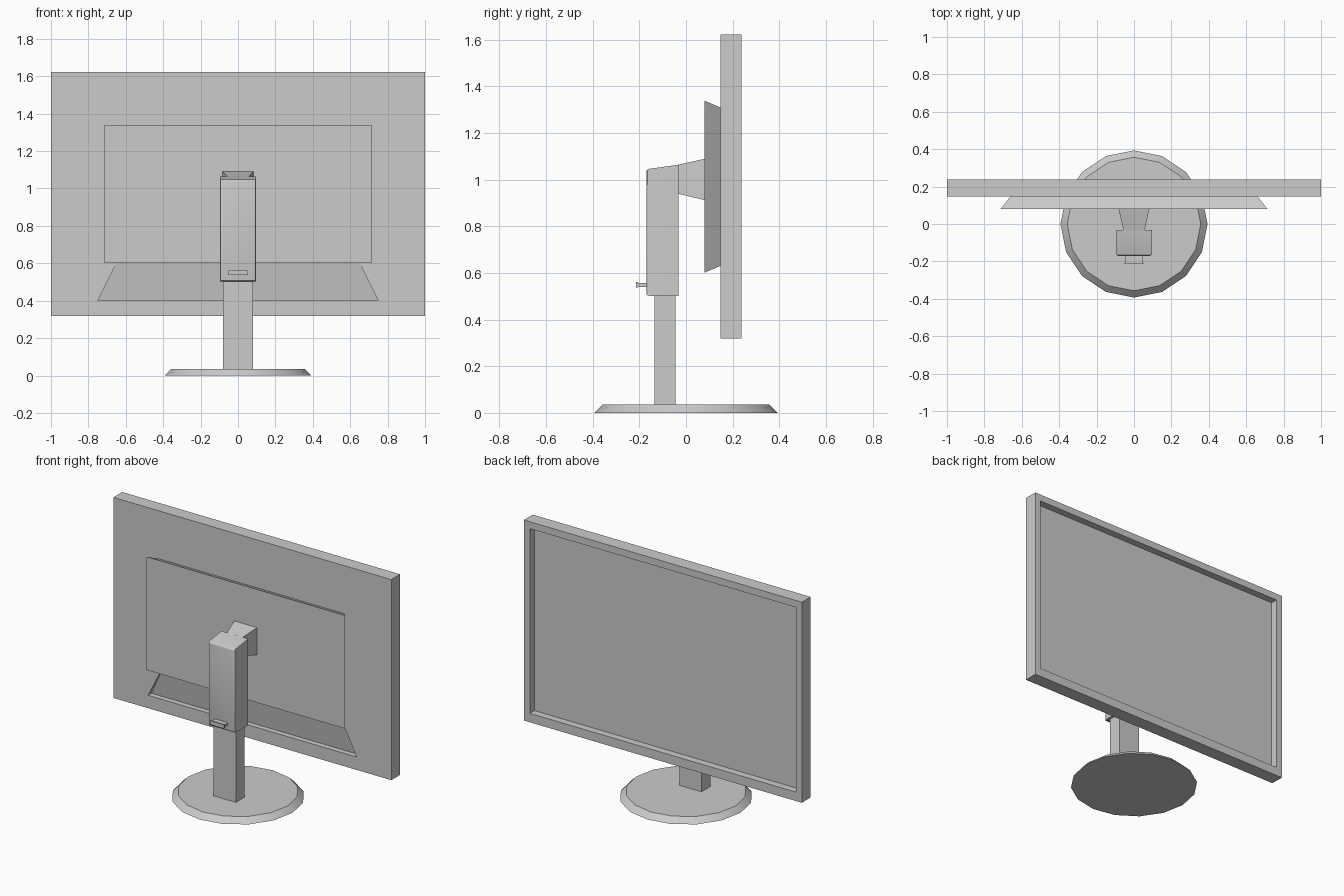
import bpy, bmesh, math

cube = bpy.data.objects.get("Cube")
if cube:
    bpy.data.objects.remove(cube, do_unlink=True)

grey = bpy.data.materials.new("light grey plastic")
grey.use_nodes = True
colour = (0.6, 0.6, 0.6, 1)
grey.diffuse_color = colour
grey.node_tree.nodes["Principled BSDF"].inputs["Base Color"].default_value = colour


def finish(bm, name, smooth=False):
    bmesh.ops.recalc_face_normals(bm, faces=bm.faces)
    mesh = bpy.data.meshes.new(name)
    bm.to_mesh(mesh)
    bm.free()
    mesh.materials.append(grey)
    obj = bpy.data.objects.new(name, mesh)
    bpy.context.collection.objects.link(obj)
    if smooth:
        bpy.ops.object.select_all(action='DESELECT')
        obj.select_set(True)
        bpy.context.view_layer.objects.active = obj
        bpy.ops.object.shade_smooth_by_angle(angle=math.radians(30))
    return obj


def block(y0, a, y1, b):
    """Tapered block along y; a and b are (half width, low z, high z)."""
    bm = bmesh.new()
    rings = []
    for y, (w, lo, hi) in ((y0, a), (y1, b)):
        rings.append([bm.verts.new(p) for p in
                      ((-w, y, lo), (w, y, lo), (w, y, hi), (-w, y, hi))])
        bm.faces.new(rings[-1])
    r, s = rings
    for i in range(4):
        j = (i + 1) % 4
        bm.faces.new((r[i], r[j], s[j], s[i]))
    bmesh.ops.recalc_face_normals(bm, faces=bm.faces)
    return bm


def end_face(bm, side):
    return max(bm.faces, key=lambda f: side * f.calc_center_median().y)


def pocket(bm, side, outline, depth):
    """Sink a recess in the end face; outline is (low w, low z, high w, high z)."""
    face = end_face(bm, side)
    y = face.calc_center_median().y
    low_w, low_z, high_w, high_z = outline
    middle = sum(v.co.z for v in face.verts) / 4
    for level in (y, y - side * depth):
        bmesh.ops.inset_individual(bm, faces=[face], thickness=0.005)
        for v in face.verts:
            sign = 1 if v.co.x > 0 else -1
            w, z = (high_w, high_z) if v.co.z > middle else (low_w, low_z)
            v.co = (sign * w, level, z)


# Round base with a sloping rim
bm = bmesh.new()
bmesh.ops.create_cone(bm, cap_ends=True, segments=16, radius1=0.393,
                      radius2=0.357, depth=0.035)
bmesh.ops.translate(bm, vec=(0, 0, 0.0175), verts=bm.verts)
finish(bm, "base", smooth=True)

# Upright column
column = (0.08, 0.03, 0.52)
finish(block(-0.135, column, -0.045, column), "column")

# Sliding housing, edges rounded on the outer side
bm = block(-0.17, (0.096, 0.502, 1.045), -0.033, (0.096, 0.502, 1.064))
bmesh.ops.bevel(bm, geom=list(end_face(bm, -1).edges), offset=0.012,
                segments=3, profile=0.5, affect='EDGES')
finish(bm, "column_housing", smooth=True)

# Release button with a raised lip
stem = (0.045, 0.54, 0.558)
finish(block(-0.207, stem, -0.165, stem), "button_stem")
lip = (0.05, 0.537, 0.562)
finish(block(-0.215, lip, -0.206, lip), "button_lip")

# Flaring arm to the mount panel
finish(block(-0.034, (0.057, 0.94, 1.064), 0.081, (0.082, 0.912, 1.09)), "mount_arm")

# Mount panel, narrowing towards the screen
finish(block(0.08, (0.714, 0.602, 1.338), 0.147, (0.66, 0.63, 1.31)), "mount_panel")

# Screen casing with the display recess and the connector recess
casing = (1.0, 0.318, 1.622)
bm = block(0.147, casing, 0.238, casing)
pocket(bm, 1, (0.957, 0.376, 0.957, 1.577), 0.047)
pocket(bm, -1, (0.75, 0.402, 0.63, 0.64), 0.035)
finish(bm, "screen_casing")
